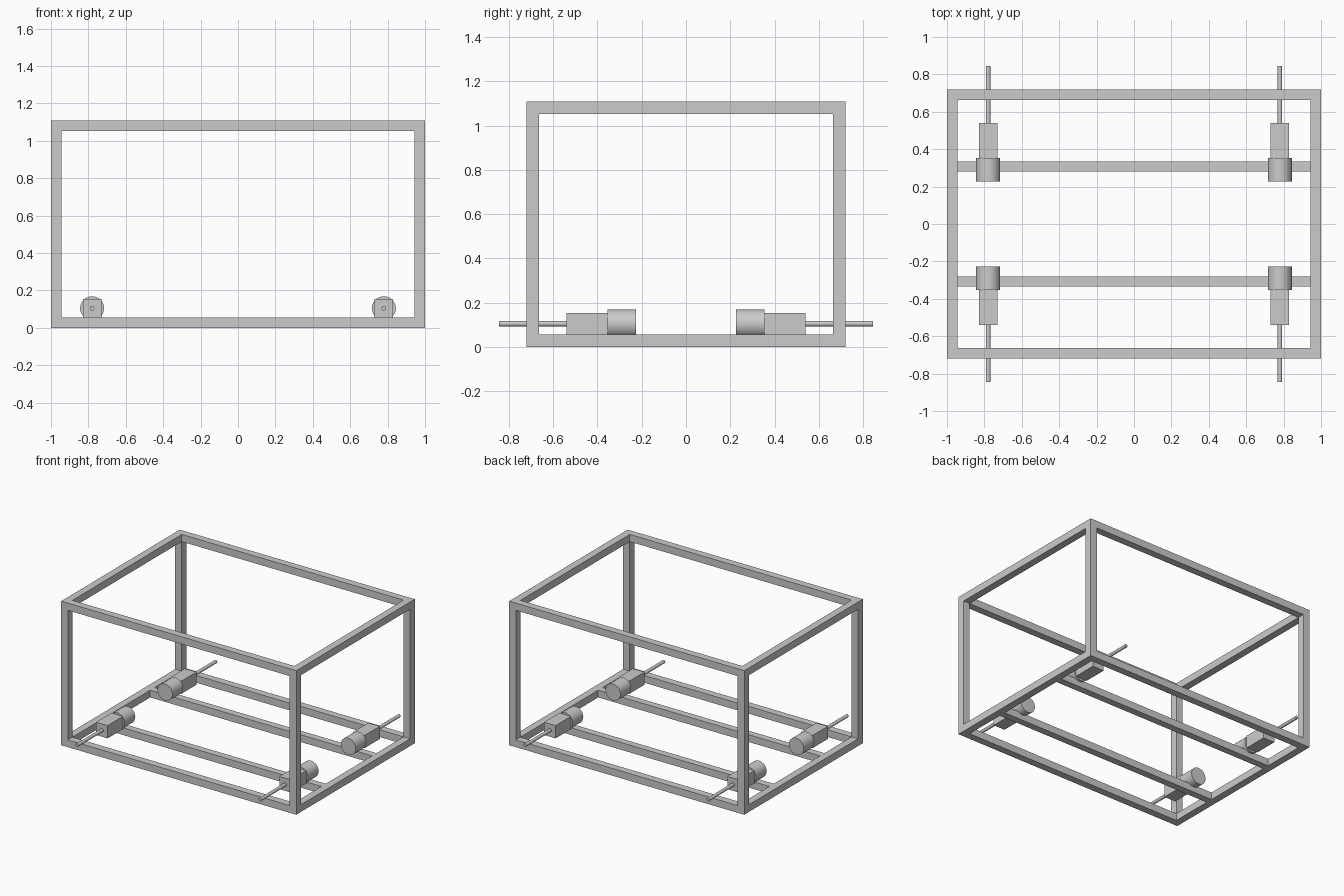
import bpy
from math import radians

if "Cube" in bpy.data.objects:
    bpy.data.objects.remove(bpy.data.objects["Cube"])

X, Y, H, T = 1.0, 0.72, 1.108, 0.056   # outer half sizes, height, bar thickness
MX, MZ = 0.78, 0.105                   # motor axis position


def box(name, x0, x1, y0, y1, z0, z1):
    x0, x1 = sorted((x0, x1))
    y0, y1 = sorted((y0, y1))
    bpy.ops.mesh.primitive_cube_add(
        size=1, location=((x0 + x1) / 2, (y0 + y1) / 2, (z0 + z1) / 2))
    ob = bpy.context.object
    ob.name = name
    ob.scale = (x1 - x0, y1 - y0, z1 - z0)
    bpy.ops.object.transform_apply(location=False, rotation=False, scale=True)
    return ob


def rod(name, x, y0, y1, z, r, sides):
    bpy.ops.mesh.primitive_cylinder_add(
        vertices=sides, radius=r, depth=abs(y1 - y0),
        location=(x, (y0 + y1) / 2, z), rotation=(radians(90), 0, 0))
    ob = bpy.context.object
    ob.name = name
    bpy.ops.object.shade_smooth_by_angle(angle=radians(35))
    return ob


# Top and bottom rectangles of the frame
for level, z in (("bottom", 0), ("top", H - T)):
    for s in (-1, 1):
        box(f"{level}_long_rail", -X, X, s * (Y - T), s * Y, z, z + T)
        box(f"{level}_short_rail", s * (X - T), s * X, -Y + T, Y - T, z, z + T)

for sy in (-1, 1):
    # Floor crossbar carrying the motors
    box("floor_crossbar", -X + T, X - T, sy * 0.281, sy * 0.335, 0, T)
    for sx in (-1, 1):
        # Corner post
        box("corner_post", sx * (X - T), sx * X, sy * (Y - T), sy * Y, T, H - T)
        # Motor, gearbox and drive shaft
        x = sx * MX
        rod("motor", x, sy * 0.226, sy * 0.354, MZ, 0.064, 32)
        box("gearbox", x - 0.049, x + 0.049, sy * 0.354, sy * 0.54, T, 0.154)
        rod("drive_shaft", x, sy * 0.54, sy * 0.845, MZ, 0.0125, 24)
